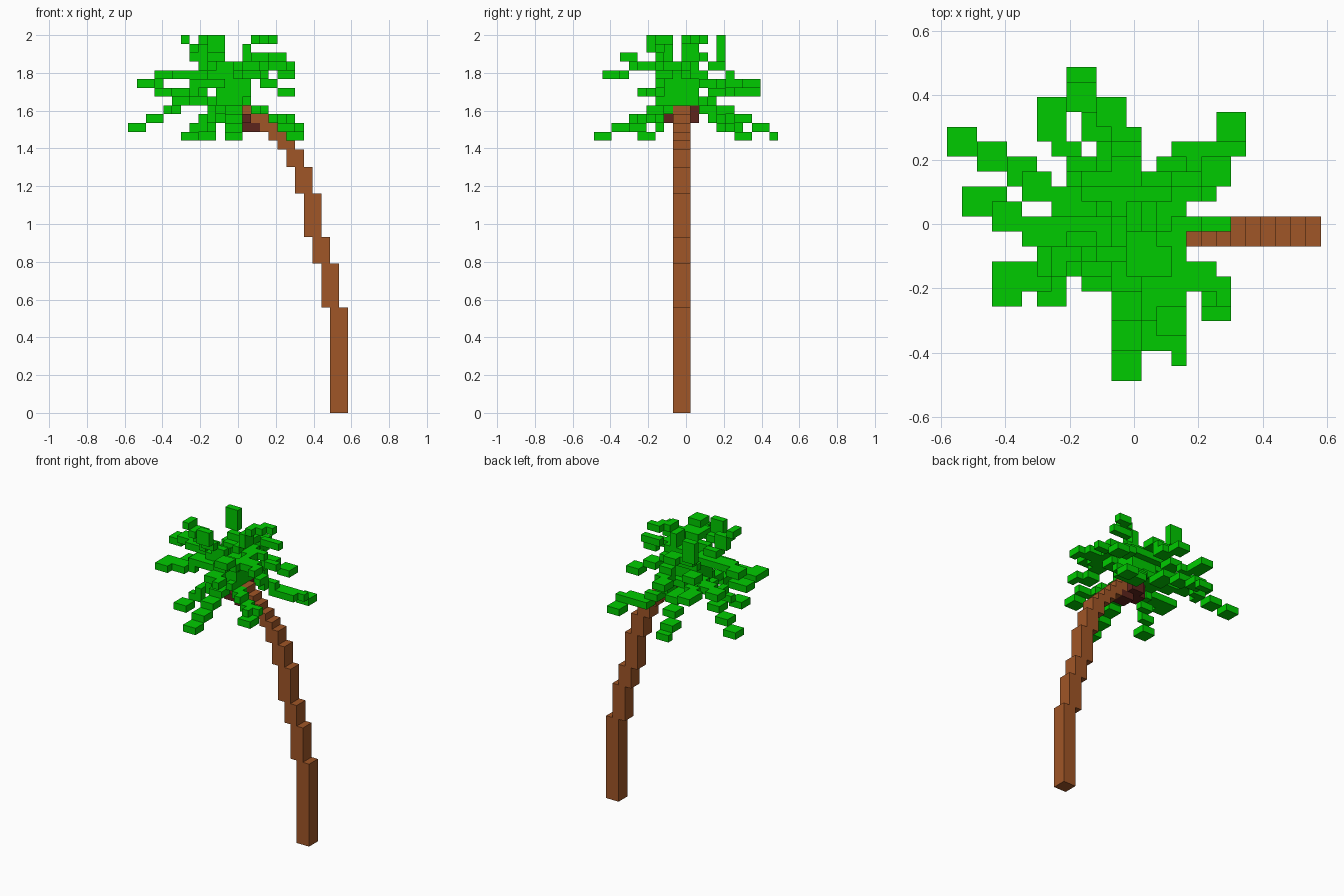
import bpy
import bmesh
from mathutils import Matrix, Vector

CELL = 2 / 43                        # edge of one block
ORIGIN = Vector((-12.5, 10.5, 0))    # columns run along +x, rows towards -y

cube = bpy.data.objects.get("Cube")
if cube:
    bpy.data.objects.remove(cube, do_unlink=True)


def material(name, color):
    mat = bpy.data.materials.new(name)
    mat.use_nodes = True
    mat.diffuse_color = (*color, 1)
    mat.node_tree.nodes["Principled BSDF"].inputs["Base Color"].default_value = (*color, 1)
    return mat


LEAF = material("leaf green", (0.0, 0.6, 0.0))
BARK = material("bark brown", (0.35, 0.092, 0.02))
NUT = material("nut brown", (0.11, 0.018, 0.012))


def finish(bm, name, mat):
    mesh = bpy.data.meshes.new(name)
    bm.to_mesh(mesh)
    bm.free()
    mesh.materials.append(mat)
    obj = bpy.data.objects.new(name, mesh)
    bpy.context.collection.objects.link(obj)


def box(name, mat, column, row, level, size):
    """One block, placed by its lowest column, row and level."""
    bm = bmesh.new()
    size = Vector(size)
    corner = Vector((ORIGIN.x + column, ORIGIN.y - row - size.y, level))
    place = Matrix.Translation((corner + size / 2) * CELL) @ Matrix.Diagonal((*(size * CELL), 1))
    bmesh.ops.create_cube(bm, size=1, matrix=place)
    finish(bm, name, mat)


def block_mesh(name, mat, cells):
    """Outer skin of a set of unit cells."""
    bm = bmesh.new()
    for cell in sorted(cells):
        for axis in range(3):
            for side in (0, 1):
                near = list(cell)
                near[axis] += 2 * side - 1
                if tuple(near) in cells:
                    continue
                ring = []
                for a, b in ((0, 0), (1, 0), (1, 1), (0, 1)):
                    p = list(cell)
                    p[axis] += side
                    p[(axis + 1) % 3] += a
                    p[(axis + 2) % 3] += b
                    ring.append(bm.verts.new(
                        Vector((ORIGIN.x + p[0], ORIGIN.y - p[1], p[2])) * CELL))
                bm.faces.new(ring if not side else ring[::-1])
    bmesh.ops.remove_doubles(bm, verts=bm.verts, dist=CELL / 100)
    bmesh.ops.recalc_face_normals(bm, faces=bm.faces)
    finish(bm, name, mat)


def frond(name, path, width=2):
    """Stepped frond: walk the path cell by cell and widen it sideways."""
    cells = set()
    for start, end in zip(path, path[1:]):
        a, b = Vector(start), Vector(end)
        d = b - a
        steps = int(max(abs(c) for c in d))
        for s in range(steps + 1):
            p = a + d * s / steps
            x, y, z = (int(c + 0.45) for c in p)
            for w in range(width):
                cells.add((x, y + w, z) if abs(d.x) > abs(d.y) else (x + w, y, z))
    block_mesh(name, LEAF, cells)


# Trunk: square segments that lean further over towards the top
level = 0
for n, height in enumerate((12, 5, 3, 5, 3, 2, 1, 1, 1, 1, 1)):
    box(f"trunk_segment_{n}", BARK, 23 - n, 10, level, (2, 2, height))
    level += height

# Nuts under the crown
box("nut_middle", NUT, 13, 10, 32, (2, 2, 1))
box("nut_front", NUT, 12, 12, 33, (2, 1, 1))
box("nut_back", NUT, 12, 9, 33, (2, 1, 2))
box("nut_side", NUT, 11, 10, 33, (2, 2, 2))

# Solid heart of the crown
block_mesh("crown_heart", LEAF, {(x, y, z) for x in range(10, 14)
                                 for y in range(9, 13) for z in range(35, 38)})

# Drooping lower fronds
frond("low_frond_left_back", [(0, 4, 32), (2, 5, 33), (4, 6, 34), (5, 7, 35), (9, 9, 35)])
frond("low_frond_back", [(8, 0, 31), (8, 1, 32), (9, 3, 33), (10, 6, 34), (11, 9, 35)])
frond("low_frond_right_back", [(18, 3, 31), (18, 5, 32), (16, 5, 32), (14, 6, 33), (12, 9, 35)])
frond("low_frond_left_front", [(6, 15, 31), (6, 14, 31), (8, 12, 33), (10, 11, 35)])
frond("low_frond_front", [(11, 20, 31), (11, 18, 32), (11, 16, 33), (11, 12, 35)])
frond("low_frond_right_front", [(17, 16, 32), (17, 14, 33), (15, 13, 34), (12, 11, 35)])

# Spreading middle fronds
frond("mid_frond_back_outer", [(6, 2, 36), (6, 3, 36), (7, 5, 36), (9, 8, 38), (10, 9, 37)])
frond("mid_frond_back_inner", [(10, 2, 37), (11, 5, 37), (11, 6, 39), (11, 9, 38)])
frond("mid_frond_right_back", [(18, 6, 36), (16, 7, 37), (13, 8, 38)])
frond("mid_frond_right_high", [(17, 8, 40), (16, 8, 40), (13, 9, 39), (12, 10, 38)], width=1)
frond("mid_frond_left", [(1, 8, 37), (2, 8, 37), (3, 9, 38), (5, 10, 38), (10, 10, 38)])
frond("mid_frond_left_front", [(3, 15, 36), (3, 13, 36), (6, 13, 36), (7, 12, 37), (10, 12, 37)])
frond("mid_frond_right", [(18, 10, 38), (16, 10, 39)], width=1)
frond("mid_frond_right_inner", [(15, 10, 39), (12, 10, 38)])
frond("mid_frond_right_front", [(18, 14, 39), (16, 13, 39), (12, 11, 38)])
frond("mid_frond_front_tip", [(15, 19, 38), (15, 18, 38)], width=1)
frond("mid_frond_front", [(13, 18, 38), (13, 15, 39), (12, 12, 38)])
frond("mid_frond_front_high", [(14, 17, 40), (14, 16, 40), (14, 14, 39), (13, 12, 38)])

# Upright fronds at the top
frond("top_frond_front", [(9, 14, 42), (9, 14, 41), (9, 13, 40), (11, 11, 37)])
frond("top_frond_left", [(6, 12, 42), (7, 12, 41), (7, 12, 40), (8, 11, 39), (10, 11, 38)])
frond("top_frond_back", [(8, 6, 42), (8, 6, 40), (9, 7, 39), (11, 9, 37)])
frond("top_frond_right", [(15, 8, 42), (14, 9, 42), (13, 9, 41), (12, 9, 38)])
